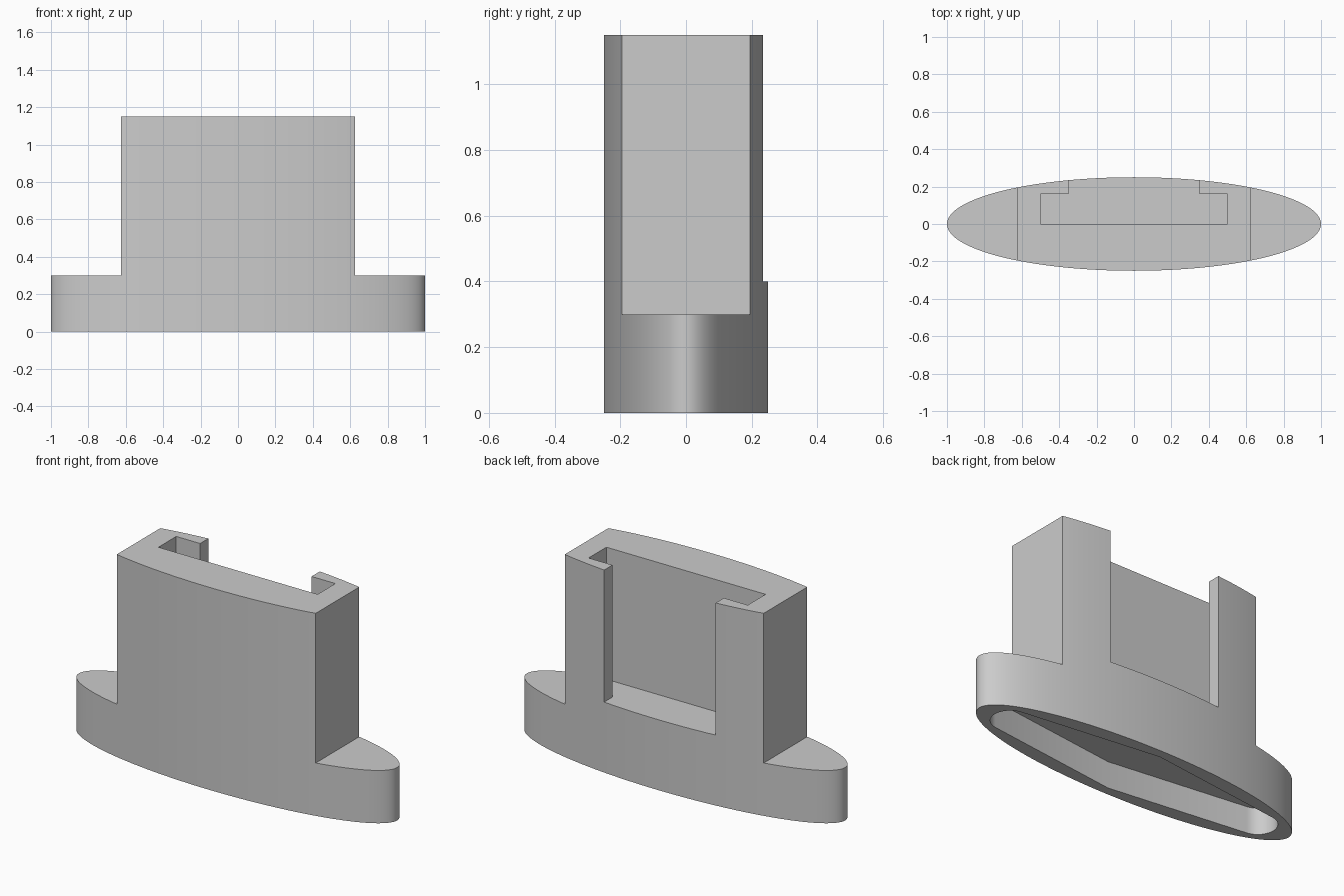
import bpy
import bmesh
from math import cos, sin, pi, radians

if "Cube" in bpy.data.objects:
    bpy.data.objects.remove(bpy.data.objects["Cube"], do_unlink=True)

grey = bpy.data.materials.new("plain grey")
grey.use_nodes = True
colour = (0.6, 0.6, 0.6, 1)
grey.diffuse_color = colour
grey.node_tree.nodes["Principled BSDF"].inputs["Base Color"].default_value = colour


def prism(name, profile, bottom, top):
    """Extrude a flat outline from one height to another."""
    bm = bmesh.new()
    base = bm.faces.new([bm.verts.new((x, y, bottom)) for x, y in profile])
    up = bmesh.ops.extrude_face_region(bm, geom=[base])["geom"]
    bmesh.ops.translate(bm, vec=(0, 0, top - bottom),
                        verts=[v for v in up if isinstance(v, bmesh.types.BMVert)])
    bmesh.ops.recalc_face_normals(bm, faces=bm.faces)
    mesh = bpy.data.meshes.new(name)
    bm.to_mesh(mesh)
    bm.free()
    mesh.materials.append(grey)
    obj = bpy.data.objects.new(name, mesh)
    bpy.context.collection.objects.link(obj)
    return obj


def arc(cx, rx, ry, start, end, count):
    angles = [start + (end - start) * i / count for i in range(count + 1)]
    return [(cx + rx * cos(a), ry * sin(a)) for a in angles]


# Elliptical block that the whole holder is carved from
holder = prism("holder_body", arc(0, 1, 0.25, 0, 2 * pi, 128)[:-1], 0, 1.15)

cutters = []

# Shoulders beside the tower
for side, name in ((1, "left"), (-1, "right")):
    inner, outer = 0.625 * side, 1.2 * side
    cutters.append(prism(name + "_shoulder_cutter",
                         [(inner, -0.5), (outer, -0.5), (outer, 0.5), (inner, 0.5)], 0.3, 1.4))

# T-shaped slot, open at the top and the back
half = [(0.5, 0), (0.5, 0.16), (0.35, 0.16), (0.35, 0.4)]
cutters.append(prism("slot_cutter", half + [(-x, y) for x, y in reversed(half)], 0.4, 1.4))

# Underside hollow: a long diamond with rounded ends
end = arc(0.8, 0.1, 0.1, radians(-83), radians(83), 20)
hollow = [(0, -0.2)] + end + [(0, 0.2)] + [(-x, -y) for x, y in end]
cutters.append(prism("hollow_cutter", hollow, -0.2, 0.15))

# Carve the block, then discard the cutters
bpy.ops.object.select_all(action="DESELECT")
holder.select_set(True)
bpy.context.view_layer.objects.active = holder
for cutter in cutters:
    cut = holder.modifiers.new(cutter.name, "BOOLEAN")
    cut.operation = "DIFFERENCE"
    cut.solver = "EXACT"
    cut.object = cutter
    cutter.hide_render = True
    bpy.ops.object.modifier_apply(modifier=cut.name)
    bpy.data.objects.remove(cutter, do_unlink=True)

bpy.ops.object.shade_smooth_by_angle(angle=radians(30))
